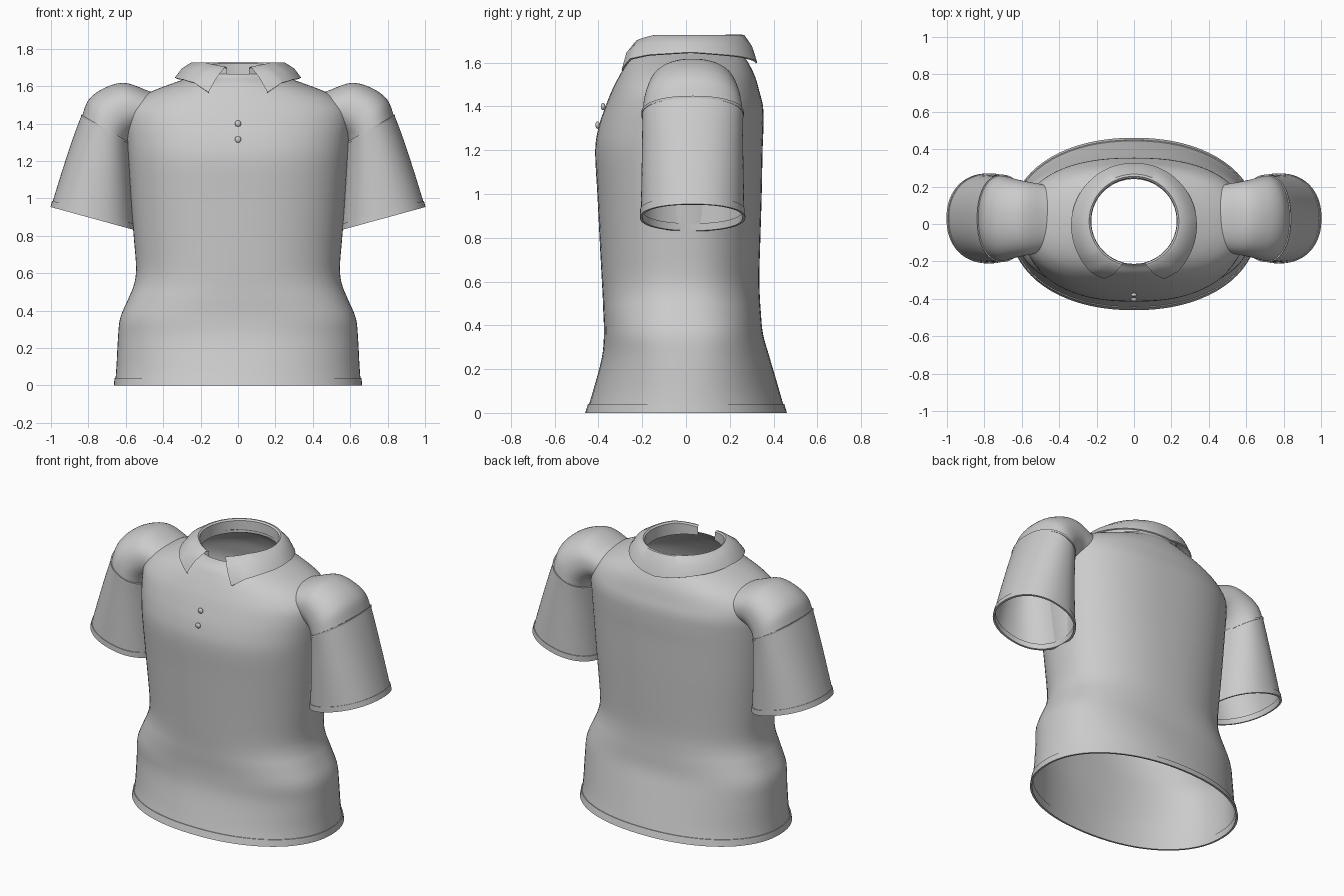
import bpy, bmesh, math
from mathutils import Vector

if "Cube" in bpy.data.objects:
    bpy.data.objects.remove(bpy.data.objects["Cube"])

cloth = bpy.data.materials.new("grey cloth")
cloth.diffuse_color = (0.6, 0.6, 0.6, 1)
cloth.use_nodes = True
cloth.node_tree.nodes["Principled BSDF"].inputs["Base Color"].default_value = cloth.diffuse_color
SEG = 72


def spline(rows, steps):
    """Smoothly resample a list of parameter tuples."""
    out = []
    for i in range(len(rows) - 1):
        p0, p1 = rows[max(i - 1, 0)], rows[i]
        p2, p3 = rows[i + 1], rows[min(i + 2, len(rows) - 1)]
        for s in range(steps):
            t = s / steps
            out.append(tuple(
                b + 0.5 * t * (c - a + t * (2*a - 5*b + 4*c - d + t * (3*(b - c) + d - a)))
                for a, b, c, d in zip(p0, p1, p2, p3)))
    return out + [rows[-1]]


def loft(name, rings, closed=True):
    """Skin a list of point rings into one smooth object."""
    bm = bmesh.new()
    vr = [[bm.verts.new(p) for p in r] for r in rings]
    n = len(vr[0])
    for a, b in zip(vr, vr[1:]):
        for j in range(n if closed else n - 1):
            k = (j + 1) % n
            bm.faces.new((a[j], a[k], b[k], b[j]))
    bmesh.ops.recalc_face_normals(bm, faces=bm.faces)
    return finish(name, bm)


def finish(name, bm):
    me = bpy.data.meshes.new(name)
    bm.to_mesh(me)
    bm.free()
    me.materials.append(cloth)
    ob = bpy.data.objects.new(name, me)
    bpy.context.collection.objects.link(ob)
    bpy.ops.object.select_all(action='DESELECT')
    ob.select_set(True)
    bpy.context.view_layer.objects.active = ob
    bpy.ops.object.shade_smooth_by_angle(angle=math.radians(40))
    return ob


def power(v, e):
    return math.copysign(abs(v) ** (2 / e), v)


def body_ring(z, hw, front, back, e, grow=0.0):
    pts = []
    for j in range(SEG):
        a = math.tau * j / SEG
        c, s = power(math.cos(a), e), power(math.sin(a), e)
        depth = back + grow if s > 0 else grow - front
        mid = 0
        pts.append(Vector(((hw + grow) * c, mid + depth * s, z)))
    return pts


# torso: height, half width, front y, back y, squareness
body = [(0.0, 0.658, -0.455, 0.455, 2.15), (0.1, 0.65, -0.425, 0.427, 2.15),
        (0.25, 0.642, -0.385, 0.383, 2.3), (0.36, 0.63, -0.375, 0.352, 2.45),
        (0.46, 0.588, -0.378, 0.342, 2.4), (0.54, 0.556, -0.381, 0.337, 2.3),
        (0.63, 0.545, -0.386, 0.335, 2.25), (0.8, 0.558, -0.395, 0.34, 2.25),
        (1.0, 0.574, -0.405, 0.346, 2.3), (1.2, 0.588, -0.415, 0.35, 2.35),
        (1.31, 0.597, -0.398, 0.354, 2.35), (1.4, 0.603, -0.368, 0.352, 2.35),
        (1.47, 0.595, -0.34, 0.335, 2.3), (1.53, 0.54, -0.31, 0.318, 2.25),
        (1.575, 0.455, -0.285, 0.298, 2.2), (1.615, 0.35, -0.26, 0.275, 2.1),
        (1.645, 0.265, -0.228, 0.25, 2.0), (1.665, 0.235, -0.213, 0.24, 2.0)]
loft("torso", [body_ring(*r) for r in spline(body, 4)])

# bottom hem band, folded to the inside
h0, h1 = (0.0, 0.658, -0.455, 0.455, 2.15), (0.04, 0.655, -0.443, 0.444, 2.15)
loft("bottom_hem", [body_ring(*h1, 0.0), body_ring(*h1, 0.005), body_ring(*h0, 0.006),
                    body_ring(*h0, -0.006), body_ring(*h1, -0.006)])


def sleeve_ring(side, xo, zo, xi, zi, ry, cy, grow=0.0):
    outer, inner = Vector((xo, cy, zo)), Vector((xi, cy, zi))
    mid, half = (outer + inner) / 2, (outer - inner) / 2
    half *= 1 + grow / half.length
    pts = []
    for j in range(SEG):
        a = math.tau * j / SEG
        p = mid + half * power(math.cos(a), 2.2) + Vector((0, (ry + grow) * power(math.sin(a), 2.2), 0))
        p.x *= side
        pts.append(p)
    return pts


# sleeve rings: outer x z, inner x z, depth radius, centre y
cap = [(0.42, 1.555, 0.42, 1.36, 0.17, 0.03), (0.48, 1.575, 0.47, 1.35, 0.18, 0.03),
       (0.61, 1.618, 0.52, 1.35, 0.195, 0.03), (0.725, 1.585, 0.55, 1.34, 0.21, 0.03),
       (0.80, 1.525, 0.57, 1.32, 0.222, 0.03), (0.832, 1.445, 0.58, 1.30, 0.228, 0.03)]
lower = [(0.832, 1.445, 0.58, 1.30, 0.226, 0.03), (0.872, 1.34, 0.576, 1.2, 0.226, 0.03),
         (0.932, 1.16, 0.568, 1.03, 0.229, 0.03), (0.986, 0.985, 0.559, 0.865, 0.232, 0.03),
         (0.995, 0.952, 0.557, 0.832, 0.233, 0.03)]
for label, side in (("left", 1), ("right", -1)):
    loft(label + "_shoulder_cap", [sleeve_ring(side, *r) for r in spline(cap, 5)])
    rings = [sleeve_ring(side, *r, 0.004) for r in spline(lower, 4)]
    loft(label + "_sleeve", [sleeve_ring(side, *lower[0], -0.008)] + rings)
    # raised seam where sleeve meets shoulder
    s0, s1 = list(lower[0]), list(lower[0])
    s1[1] -= 0.012
    s1[3] -= 0.012
    loft(label + "_seam", [sleeve_ring(side, *s0, 0.0), sleeve_ring(side, *s0, 0.008),
                           sleeve_ring(side, *s1, 0.008), sleeve_ring(side, *s1, 0.0)])
    # cuff band
    loft(label + "_cuff", [sleeve_ring(side, *lower[3], 0.003), sleeve_ring(side, *lower[3], 0.008),
                           sleeve_ring(side, *lower[4], 0.008), sleeve_ring(side, *lower[4], -0.004),
                           sleeve_ring(side, *lower[3], -0.004)])


# collar: inner stand that turns over into a pointed flap
def collar_at(keys, u):
    for (u0, v0), (u1, v1) in zip(keys, keys[1:]):
        if u <= u1:
            t = (u - u0) / (u1 - u0)
            return v0 + (v1 - v0) * t
    return keys[-1][1]


edge_r = [(0, 0.347), (0.09, 0.357), (0.22, 0.347), (0.42, 0.335), (0.7, 0.32), (1, 0.31)]
edge_z = [(0, 1.567), (0.09, 1.618), (0.2, 1.636), (0.42, 1.648), (0.7, 1.63), (1, 1.6)]
top_z = [(0, 1.703), (0.2, 1.727), (1, 1.728)]


def collar_row(u, side):
    er, ez, tz = (collar_at(k, u) for k in (edge_r, edge_z, top_z))
    a_in, a_out = 15 + 165 * u, 27 + 153 * u
    profile = [(0.228, 1.645, 0), (0.23, tz - 0.008, 0), (0.24, tz, 0.03), (0.252, tz - 0.002, 0.1),
               (0.252 + (er - 0.252) * 0.6, tz + (ez - tz) * 0.42, 0.55), (er, ez, 1),
               (er - 0.008, ez - 0.004, 1)]
    row = []
    for r, z, k in profile:
        a = math.radians(a_in + (a_out - a_in) * k)
        row.append((side * r * math.sin(a), 0.015 - r * math.cos(a), z))
    return row


N = 44
us = [i / N for i in range(N + 1)]
rows = [collar_row(u, 1) for u in us] + [collar_row(u, -1) for u in reversed(us[:-1])]
loft("collar", rows, closed=False)

# two placket buttons
for name, y, z in (("upper_button", -0.379, 1.40), ("lower_button", -0.404, 1.315)):
    bm = bmesh.new()
    bmesh.ops.create_uvsphere(bm, u_segments=20, v_segments=12, radius=0.017)
    bmesh.ops.scale(bm, vec=(1, 0.6, 1), verts=bm.verts)
    bmesh.ops.translate(bm, vec=(0, y, z), verts=bm.verts)
    finish(name, bm)
